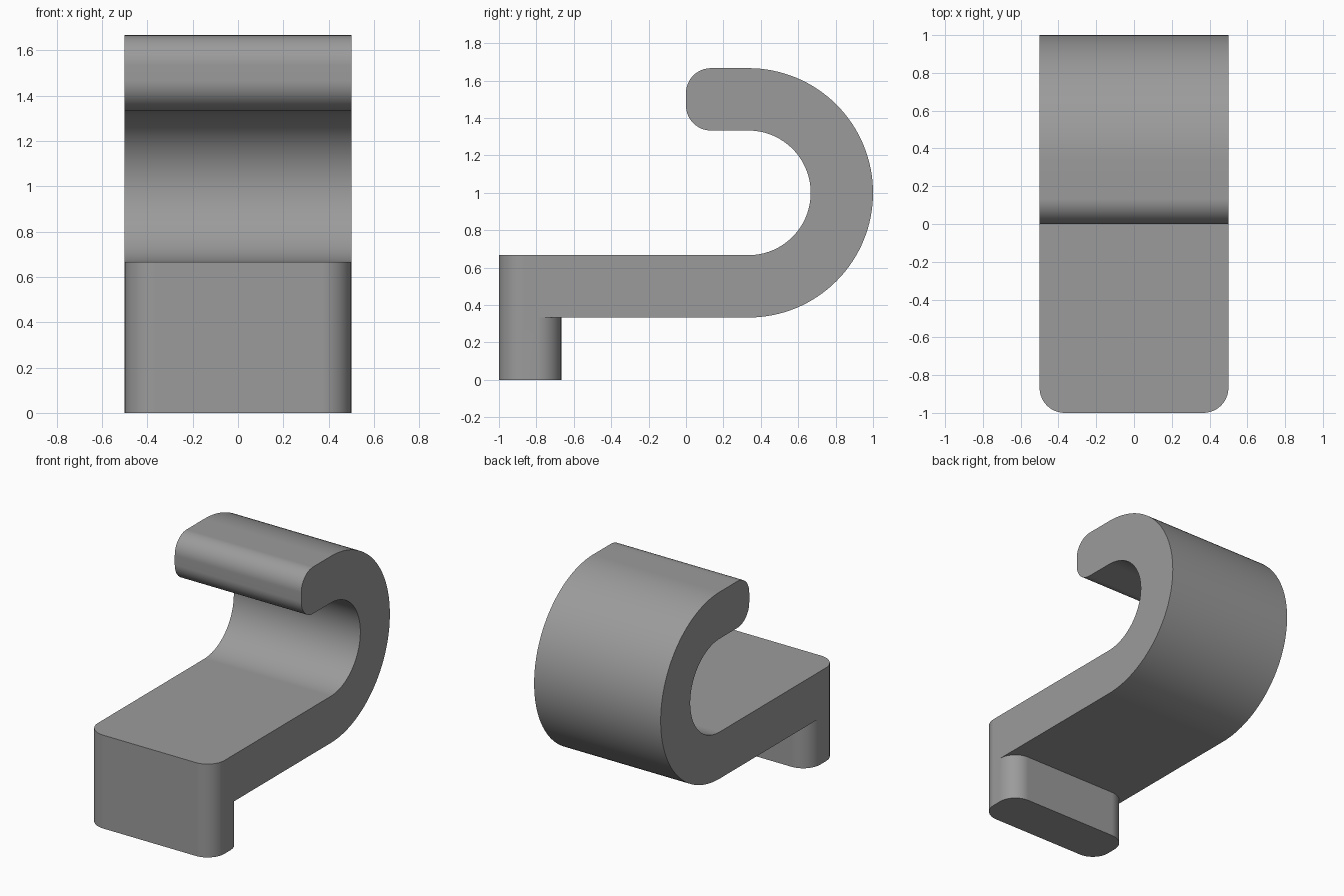
import bpy, bmesh, math

if "Cube" in bpy.data.objects:
    bpy.data.objects.remove(bpy.data.objects["Cube"])

HALF_W = 0.5          # half width in x
T = 1 / 3             # plate thickness
R = 0.133             # corner rounding
CY, CZ = T, 1.0       # centre of the hook bend

grey = bpy.data.materials.new("grey")
grey.diffuse_color = (0.33, 0.33, 0.33, 1)
grey.use_nodes = True
grey.node_tree.nodes["Principled BSDF"].inputs["Base Color"].default_value = grey.diffuse_color


def arc(cy, cz, r, a0, a1, n):
    """Points of an arc in the y-z plane, angles in degrees."""
    return [(cy + r * math.cos(math.radians(a0 + (a1 - a0) * i / n)),
             cz + r * math.sin(math.radians(a0 + (a1 - a0) * i / n)))
            for i in range(n + 1)]


def extrude_profile(name, pts, rounded):
    """Extrude a y-z outline across x and round the chosen vertical edges."""
    bm = bmesh.new()
    face = bm.faces.new([bm.verts.new((-HALF_W, y, z)) for y, z in pts])
    ext = bmesh.ops.extrude_face_region(bm, geom=[face])
    for v in ext["geom"]:
        if isinstance(v, bmesh.types.BMVert):
            v.co.x = HALF_W
    bmesh.ops.recalc_face_normals(bm, faces=bm.faces)
    edges = [e for e in bm.edges
             if abs(e.verts[0].co.z - e.verts[1].co.z) > 0.2
             and abs(e.verts[0].co.x - e.verts[1].co.x) < 1e-5
             and any(abs(v.co.y - y) < 1e-4 for v in e.verts for y in rounded)]
    bmesh.ops.bevel(bm, geom=edges, offset=R, segments=12, profile=0.5,
                    affect='EDGES')
    me = bpy.data.meshes.new(name)
    bm.to_mesh(me)
    bm.free()
    me.materials.append(grey)
    ob = bpy.data.objects.new(name, me)
    bpy.context.collection.objects.link(ob)
    return ob


# Hook: flat plate, half-round bend and rounded tip
outline = [(-1, T)]
outline += arc(CY, CZ, 2 * T, -90, 90, 64)
outline += arc(R, 5 * T - R, R, 90, 180, 12)
outline += arc(R, 4 * T + R, R, 180, 270, 12)
outline += arc(CY, CZ, T, 90, -90, 48)
outline += [(-1, 2 * T)]
hook = extrude_profile("hook", outline, [-1])

# Lip under the front end, rounded at all four corners
lip = extrude_profile("lip", [(-1, 0), (-1 + T, 0), (-1 + T, T), (-1, T)],
                      [-1, -1 + T])

# Join lip and hook into one solid
bpy.context.view_layer.objects.active = hook
hook.select_set(True)
mod = hook.modifiers.new("join_lip", 'BOOLEAN')
mod.operation = 'UNION'
mod.solver = 'EXACT'
mod.object = lip
bpy.ops.object.modifier_apply(modifier=mod.name)
bpy.data.objects.remove(lip)

# Smooth curves, crisp edges
bpy.ops.object.shade_smooth_by_angle(angle=math.radians(30))
wn = hook.modifiers.new("even_shading", 'WEIGHTED_NORMAL')
wn.keep_sharp = True
